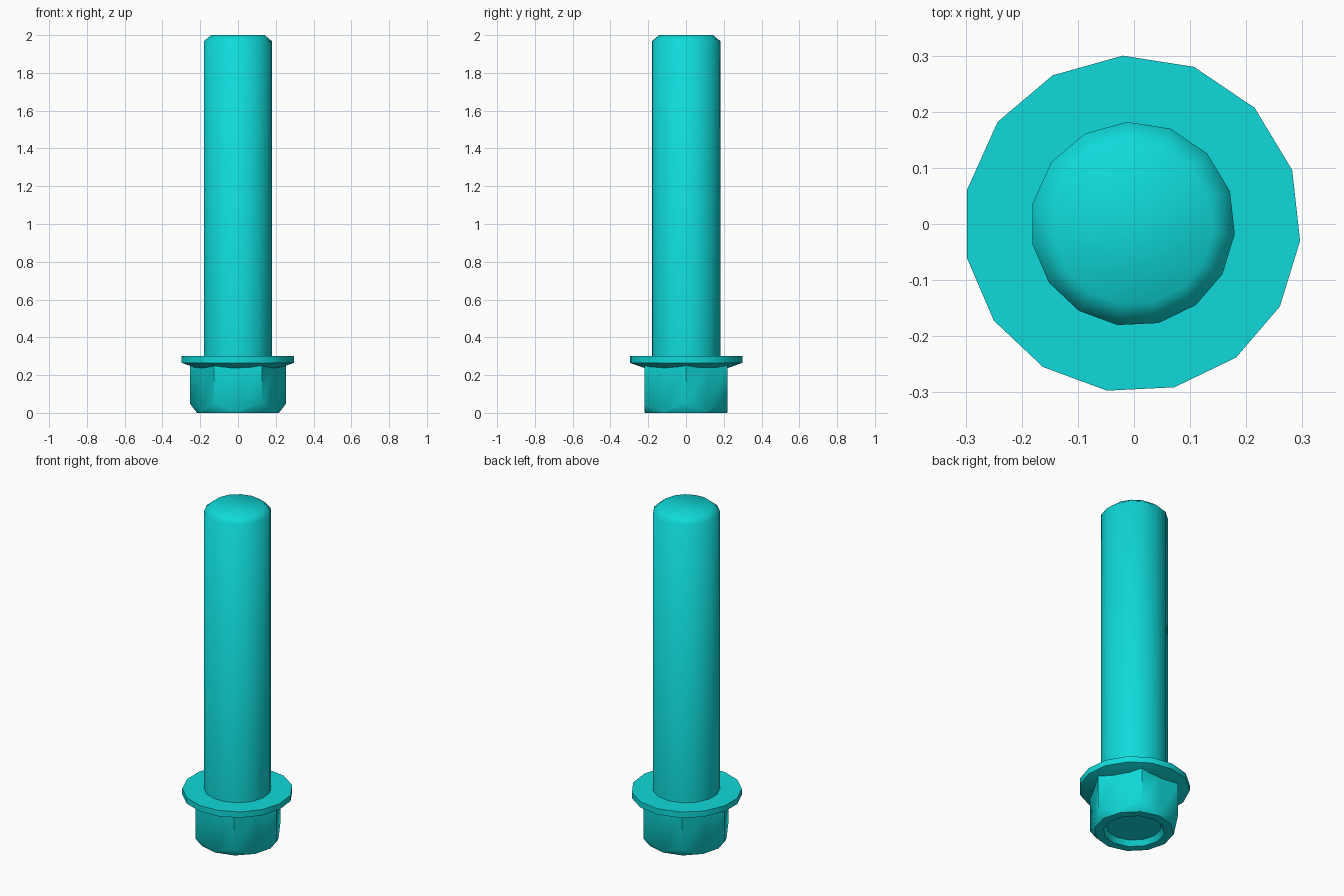
import bpy, bmesh
from math import sin, cos, pi, radians

if "Cube" in bpy.data.objects:
    bpy.data.objects.remove(bpy.data.objects["Cube"])

mat = bpy.data.materials.new("teal")
mat.diffuse_color = (0.005, 0.7, 0.7, 1)
mat.use_nodes = True
mat.node_tree.nodes["Principled BSDF"].inputs["Base Color"].default_value = mat.diffuse_color

# Slightly uneven 15-sided outline shared by flange and shaft, radius about 0.3
OUTLINE = [(-.298, -.06), (-.25, -.172), (-.162, -.255), (-.048, -.297), (.072, -.291),
           (.182, -.238), (.26, -.147), (.296, -.03), (.282, .096), (.215, .207),
           (.107, .28), (-.02, .30), (-.145, .265), (-.243, .182), (-.298, .06)]


def loft(name, rings, angle):
    """Skin a list of matching point rings and cap both ends."""
    bm = bmesh.new()
    loops = [[bm.verts.new(p) for p in ring] for ring in rings]
    n = len(loops[0])
    for a, b in zip(loops, loops[1:]):
        for i in range(n):
            j = (i + 1) % n
            bm.faces.new((a[i], a[j], b[j], b[i]))
    bm.faces.new(loops[0][::-1])
    bm.faces.new(loops[-1])
    bmesh.ops.recalc_face_normals(bm, faces=bm.faces)
    mesh = bpy.data.meshes.new(name)
    bm.to_mesh(mesh)
    bm.free()
    mesh.materials.append(mat)
    ob = bpy.data.objects.new(name, mesh)
    bpy.context.collection.objects.link(ob)
    bpy.ops.object.select_all(action='DESELECT')
    ob.select_set(True)
    bpy.context.view_layer.objects.active = ob
    bpy.ops.object.shade_smooth_by_angle(angle=radians(angle))
    return ob


def round_ring(radius, z):
    return [(x * radius / 0.3, y * radius / 0.3, z) for x, y in OUTLINE]


def hex_ring(corner, mid, z_corner, z_mid):
    """Twelve points: hexagon corners alternating with the middles of its sides."""
    ring = []
    for i in range(12):
        r, z = (mid, z_mid) if i % 2 else (corner, z_corner)
        ring.append((r * cos(i * pi / 6), r * sin(i * pi / 6), z))
    return ring


# Hexagonal head: recessed floor, chamfered rim, straight sides
loft("hex_head", [hex_ring(.15, .15, .03, .03),
                  hex_ring(.168, .168, 0, 0),
                  hex_ring(.217, .217, 0, 0),
                  hex_ring(.255, .2208, .05, .008),
                  hex_ring(.255, .2208, .255, .245)], 55)

# Washer flange with a conical underside
loft("flange", [round_ring(.20, .23), round_ring(.30, .265), round_ring(.30, .30)], 40)

# Shaft with a chamfered tip
loft("shaft", [round_ring(.182, .29), round_ring(.182, 1.968), round_ring(.143, 2.0)], 55)
